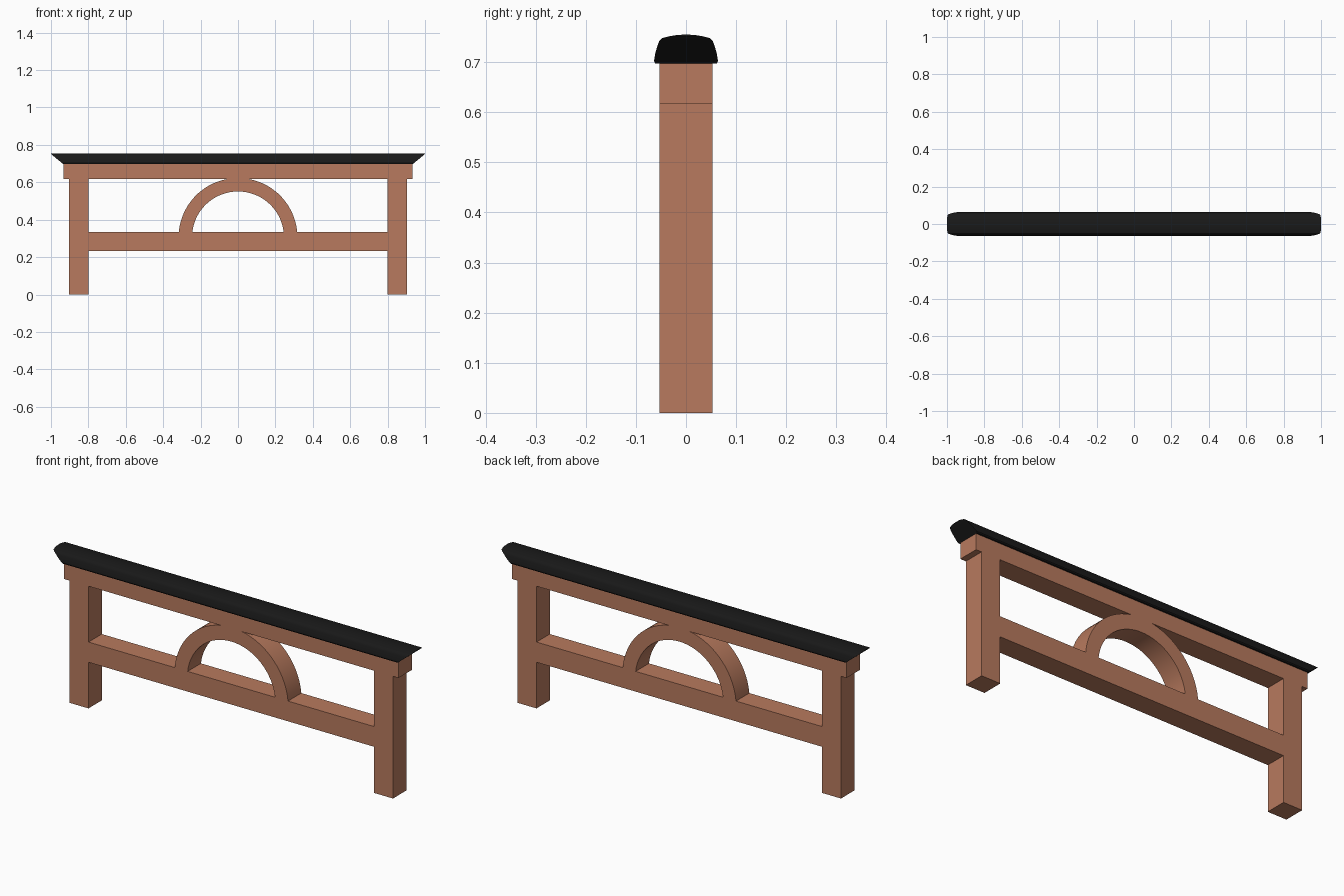
import bpy, bmesh, math

if "Cube" in bpy.data.objects:
    bpy.data.objects.remove(bpy.data.objects["Cube"])

D = 0.053  # half depth of all timber parts


def material(name, rgb):
    m = bpy.data.materials.new(name)
    m.diffuse_color = (*rgb, 1)
    m.use_nodes = True
    m.node_tree.nodes["Principled BSDF"].inputs["Base Color"].default_value = m.diffuse_color
    return m


WOOD = material("terracotta_wood", (0.48, 0.195, 0.112))
BLACK = material("black_cap", (0.01, 0.01, 0.01))


def make_object(name, bm, mat):
    bmesh.ops.recalc_face_normals(bm, faces=bm.faces)
    me = bpy.data.meshes.new(name)
    bm.to_mesh(me)
    bm.free()
    me.materials.append(mat)
    ob = bpy.data.objects.new(name, me)
    bpy.context.collection.objects.link(ob)
    return ob


def box(name, x0, x1, z0, z1):
    bm = bmesh.new()
    bmesh.ops.create_cube(bm, size=1)
    for v in bm.verts:
        v.co = ((x0 + x1) / 2 + v.co.x * (x1 - x0), v.co.y * 2 * D,
                (z0 + z1) / 2 + v.co.z * (z1 - z0))
    return make_object(name, bm, WOOD)


def smooth(ob, angle):
    bpy.ops.object.select_all(action='DESELECT')
    ob.select_set(True)
    bpy.context.view_layer.objects.active = ob
    bpy.ops.object.shade_smooth_by_angle(angle=math.radians(angle))


# Posts and rails
box("left_post", -0.903, -0.798, 0, 0.617)
box("right_post", 0.798, 0.903, 0, 0.617)
box("lower_rail", -0.798, 0.798, 0.233, 0.335)
box("top_beam", -0.934, 0.934, 0.617, 0.697)

# Arch standing on the lower rail, trimmed flat under the top beam
RAIL_TOP, BEAM_BOTTOM, CENTRE_Z, N = 0.335, 0.617, 0.305, 32


def arc_points(r):
    a0 = math.asin((RAIL_TOP - CENTRE_Z) / r)
    angles = [a0 + (math.pi - 2 * a0) * i / N for i in range(N + 1)]
    return [(r * math.cos(a), min(CENTRE_Z + r * math.sin(a), BEAM_BOTTOM))
            for a in angles]


bm = bmesh.new()
sections = []
for (xo, zo), (xi, zi) in zip(arc_points(0.318), arc_points(0.246)):
    sections.append([bm.verts.new(p) for p in
                     ((xo, -D, zo), (xo, D, zo), (xi, D, zi), (xi, -D, zi))])
for a, b in zip(sections, sections[1:]):
    for k in range(4):
        bm.faces.new((a[k], a[(k + 1) % 4], b[(k + 1) % 4], b[k]))
bm.faces.new(sections[0])
bm.faces.new(sections[-1])
smooth(make_object("arch", bm, WOOD), 30)

# Crowned cap with ends that slope outwards towards the top
half = [(0.061, 0.697), (0.064, 0.702), (0.0615, 0.717), (0.057, 0.733),
        (0.053, 0.743), (0.048, 0.748), (0.032, 0.752), (0.016, 0.7545)]
profile = half + [(0, 0.755)] + [(-y, z) for y, z in reversed(half)]


def end_x(z):
    return min(1.0, 0.934 + (z - 0.697) * 0.066 / 0.054)


bm = bmesh.new()
left, right = [[bm.verts.new((s * end_x(z), y, z)) for y, z in profile]
               for s in (-1, 1)]
n = len(profile)
for k in range(n):
    j = (k + 1) % n
    bm.faces.new((left[k], left[j], right[j], right[k]))
# End faces as strips across the width
for ring in (left, right):
    for k in range(n // 2 - 1):
        bm.faces.new((ring[k], ring[k + 1], ring[n - 2 - k], ring[n - 1 - k]))
    m = n // 2
    bm.faces.new((ring[m - 1], ring[m], ring[m + 1]))
smooth(make_object("cap", bm, BLACK), 30)
